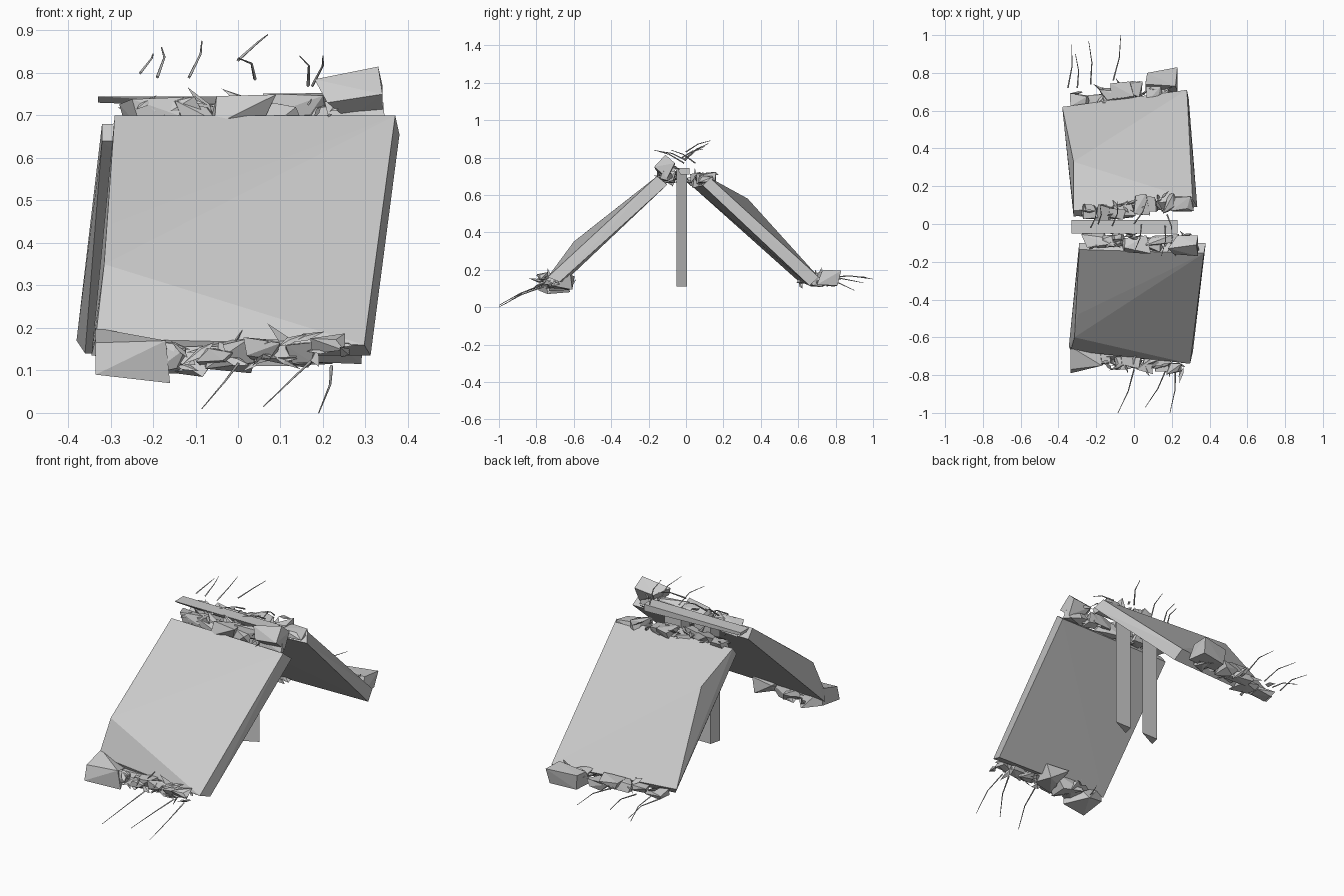
import bpy, bmesh, random
from mathutils import Vector

rng = random.Random(5)
cube = bpy.data.objects.get("Cube")
if cube:
    bpy.data.objects.remove(cube, do_unlink=True)

concrete = bpy.data.materials.new("concrete_grey")
concrete.use_nodes = True
concrete.diffuse_color = (0.6, 0.6, 0.6, 1)
concrete.node_tree.nodes["Principled BSDF"].inputs["Base Color"].default_value = (0.6, 0.6, 0.6, 1)


def finish(name, bm):
    bmesh.ops.recalc_face_normals(bm, faces=bm.faces)
    mesh = bpy.data.meshes.new(name)
    bm.to_mesh(mesh)
    bm.free()
    mesh.materials.append(concrete)
    obj = bpy.data.objects.new(name, mesh)
    bpy.context.collection.objects.link(obj)


def add_hull(bm, points):
    verts = [bm.verts.new(p) for p in points]
    result = bmesh.ops.convex_hull(bm, input=verts)
    loose = {v for v in result["geom_interior"] + result["geom_unused"]
             if isinstance(v, bmesh.types.BMVert)}
    bmesh.ops.delete(bm, geom=list(loose), context='VERTS')


def hull(name, points):
    bm = bmesh.new()
    add_hull(bm, points)
    finish(name, bm)


def add_chunk(bm, centre, size):
    # Knocked-about block: box corners moved at random
    points = [[c + s * d / 2 * rng.uniform(0.25, 1.1) for c, s, d in zip(centre, corner, size)]
              for corner in [(sx, sy, sz) for sx in (-1, 1) for sy in (-1, 1) for sz in (-1, 1)]]
    add_hull(bm, points)


def add_shard(bm, centre, length):
    # Thin pointed splinter lying mostly along the broken edge
    direction = Vector((rng.uniform(-1, 1), rng.uniform(-0.7, 0.7), rng.uniform(-0.4, 0.6))).normalized()
    side = direction.orthogonal().normalized()
    up = direction.cross(side)
    c = Vector(centre)
    add_hull(bm, [c + direction * length, c - direction * length * 0.6,
                  c + side * length * 0.3, c - side * length * 0.2,
                  c + up * length * 0.12])


def rubble(name, start, end, size, chunks, shards):
    # Broken edge: row of chunks with splinters scattered on it
    bm = bmesh.new()
    a, b = Vector(start), Vector(end)
    for i in range(chunks):
        c = a.lerp(b, (i + 0.5) / chunks)
        c += Vector([rng.uniform(-0.2, 0.2) * s for s in size])
        add_chunk(bm, c, [s * rng.uniform(0.65, 1.15) for s in size])
    for i in range(shards):
        c = a.lerp(b, rng.random())
        c += Vector((0, rng.uniform(-0.5, 0.5) * size[1], rng.uniform(-0.5, 0.5) * size[2]))
        add_shard(bm, c, rng.uniform(0.025, 0.065))
    finish(name, bm)


def rod(name, points):
    # Bent reinforcing rod, tapering to its tip
    curve = bpy.data.curves.new(name, 'CURVE')
    curve.dimensions = '3D'
    curve.bevel_depth = 0.004
    curve.bevel_resolution = 0
    curve.use_fill_caps = True
    spline = curve.splines.new('POLY')
    spline.points.add(len(points) - 1)
    for i, (p, q) in enumerate(zip(spline.points, points)):
        p.co = (*q, 1)
        p.radius = 1 - 0.65 * i / (len(points) - 1)
    curve.materials.append(concrete)
    bpy.context.collection.objects.link(bpy.data.objects.new(name, curve))


def rods(name, pairs):
    for i, (a, b) in enumerate(pairs):
        a, b = Vector(a), Vector(b)
        bend = a.lerp(b, 0.5) + Vector((0.012, 0, 0.012))
        rod(f"{name}_{i + 1}", [a, bend, b])


# Leaning slabs: outer corners, inner corners, then bulged edge points
hull("front_slab", [
    (-0.29, -0.135, 0.70), (0.37, -0.155, 0.70), (0.297, -0.74, 0.16), (-0.335, -0.67, 0.175),
    (-0.29, -0.10, 0.655), (0.38, -0.10, 0.655), (0.312, -0.675, 0.135), (-0.345, -0.65, 0.135),
    (-0.298, -0.48, 0.445), (-0.315, -0.60, 0.35)])
hull("back_slab", [
    (-0.32, 0.07, 0.68), (0.31, 0.13, 0.69), (0.28, 0.71, 0.16), (-0.38, 0.62, 0.17),
    (-0.32, 0.04, 0.64), (0.335, 0.09, 0.65), (0.29, 0.66, 0.115), (-0.36, 0.60, 0.14),
    (-0.32, 0.33, 0.58), (-0.33, 0.27, 0.445)])

# Middle frame: tapered beam on two three-sided posts
hull("ridge_beam", [(x, y, z) for x, drop in ((-0.33, 0.015), (0.23, 0.035))
                    for y, z in ((-0.05, 0.745), (0.02, 0.745), (0.02, 0.745 - drop), (-0.03, 0.745 - drop))])
for side, x in (("left", 0.026), ("right", -0.146)):
    hull(f"{side}_post", [(px, py, z) for z in (0.11, 0.74)
                          for px, py in ((x, 0.005), (x + 0.095, 0.005), (x - 0.014, -0.05))])

# Broken edges
rubble("front_foot_rubble", (-0.30, -0.69, 0.13), (0.05, -0.71, 0.14), (0.15, 0.15, 0.08), 5, 28)
rubble("front_foot_splinters", (0.02, -0.74, 0.14), (0.26, -0.75, 0.17), (0.12, 0.08, 0.06), 4, 20)
rubble("front_top_rubble", (-0.24, -0.08, 0.705), (0.30, -0.10, 0.71), (0.16, 0.09, 0.08), 8, 30)
rubble("back_top_rubble", (-0.28, 0.05, 0.685), (0.28, 0.12, 0.685), (0.14, 0.10, 0.07), 8, 36)
rubble("back_foot_rubble", (-0.32, 0.65, 0.15), (0.20, 0.72, 0.145), (0.14, 0.11, 0.06), 7, 26)

# Large loose lumps
hull("top_lump", [
    (0.18, -0.13, 0.785), (0.33, -0.11, 0.815), (0.34, -0.17, 0.75), (0.21, -0.16, 0.73),
    (0.34, -0.06, 0.77), (0.23, -0.06, 0.76), (0.34, -0.10, 0.69), (0.26, -0.11, 0.69)])
hull("front_foot_lump", [
    (-0.335, -0.77, 0.165), (-0.17, -0.75, 0.17), (-0.335, -0.79, 0.09), (-0.16, -0.74, 0.07),
    (-0.335, -0.65, 0.20), (-0.18, -0.66, 0.15), (-0.335, -0.65, 0.11), (-0.23, -0.62, 0.08)])
hull("back_foot_lump", [
    (0.06, 0.74, 0.19), (0.22, 0.73, 0.20), (0.07, 0.80, 0.19), (0.23, 0.83, 0.195),
    (0.06, 0.70, 0.12), (0.23, 0.70, 0.12), (0.08, 0.79, 0.11), (0.22, 0.81, 0.115)])

# Exposed rods
rods("front_rod", [
    ((0.0, -0.77, 0.115), (-0.085, -1.0, 0.01)),
    ((0.17, -0.77, 0.12), (0.06, -0.97, 0.015)),
    ((0.22, -0.76, 0.11), (0.19, -1.0, 0.0))])
rods("back_rod", [
    ((-0.35, 0.72, 0.15), (-0.33, 0.95, 0.13)),
    ((-0.30, 0.72, 0.15), (-0.31, 0.90, 0.09)),
    ((-0.23, 0.74, 0.15), (-0.24, 0.97, 0.16)),
    ((-0.11, 0.76, 0.16), (-0.07, 1.0, 0.15))])
rods("ridge_rod", [
    ((-0.23, -0.02, 0.80), (-0.20, 0.09, 0.845)),
    ((-0.19, 0.0, 0.79), (-0.18, 0.10, 0.86)),
    ((-0.115, -0.01, 0.79), (-0.085, 0.12, 0.875)),
    ((0.0, 0.0, 0.83), (0.07, 0.13, 0.89)),
    ((0.04, 0.0, 0.785), (0.0, -0.15, 0.835)),
    ((0.165, -0.01, 0.77), (0.145, -0.17, 0.84)),
    ((0.175, 0.05, 0.77), (0.20, -0.08, 0.84))])
